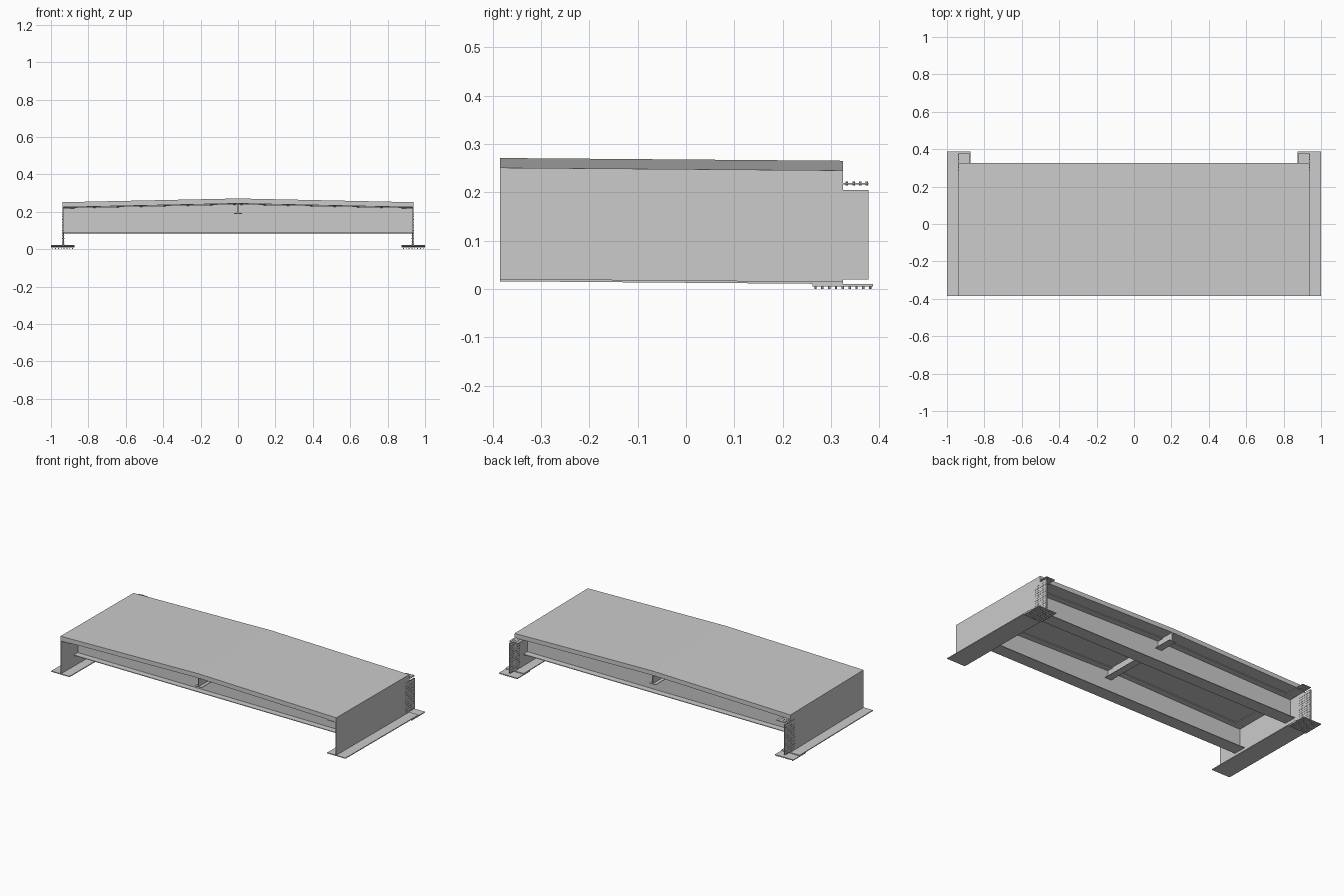
import bpy, bmesh
from mathutils import Matrix, Vector

if "Cube" in bpy.data.objects:
    bpy.data.objects.remove(bpy.data.objects["Cube"])

Y0, Y1 = -0.385, 0.325          # deck front and back edges
SLOPE = 0.008                   # the deck falls gently towards the back


def finish(name, bm):
    bmesh.ops.recalc_face_normals(bm, faces=bm.faces)
    mesh = bpy.data.meshes.new(name)
    bm.to_mesh(mesh)
    bm.free()
    obj = bpy.data.objects.new(name, mesh)
    bpy.context.collection.objects.link(obj)
    return obj


def prism(name, profile, ya, yb, slope=SLOPE):
    """Extrude an x-z profile along y, following the longitudinal fall."""
    bm = bmesh.new()
    rings = [[bm.verts.new((x, y, z - slope * (y - Y0))) for x, z in profile]
             for y in (ya, yb)]
    bm.faces.new(rings[0])
    bm.faces.new(rings[1][::-1])
    n = len(profile)
    for i in range(n):
        j = (i + 1) % n
        bm.faces.new((rings[0][i], rings[0][j], rings[1][j], rings[1][i]))
    return finish(name, bm)


def bar(name, xa, xb, ya, yb, za, zb, slope=SLOPE):
    return prism(name, [(xa, za), (xb, za), (xb, zb), (xa, zb)], ya, yb, slope)


def crowned(name, w, ya, yb, bottom, top, rise=0.02):
    """Strip whose top and underside both peak at the centre line."""
    return prism(name, [(-w, bottom), (0, bottom + rise), (w, bottom),
                        (w, top), (0, top + rise), (-w, top)], ya, yb)


def bolts(name, points, axis, height, r=0.003):
    bm = bmesh.new()
    rot = Vector((0, 0, 1)).rotation_difference(Vector(axis)).to_matrix().to_4x4()
    for p in points:
        bmesh.ops.create_cone(bm, cap_ends=True, segments=6, radius1=r, radius2=r,
                              depth=height, matrix=Matrix.Translation(p) @ rot)
    return finish(name, bm)


def spread(a, b, n):
    return [a + (b - a) * i / (n - 1) for i in range(n)]


# Crowned deck slab
crowned("deck_slab", 0.937, Y0, Y1, 0.224, 0.251)

# Main edge girders with bolted splice plates at the back end
for side, s in (("left", -1), ("right", 1)):
    def part(name, xa, xb, *rest):
        return bar(f"{side}_{name}", *sorted((s * xa, s * xb)), *rest)

    part("girder_web", 0.933, 0.937, Y0, Y1, 0.018, 0.224)
    part("girder_bottom_flange", 0.875, 1.0, Y0, Y1, 0.016, 0.021)
    part("girder_top_flange", 0.875, 0.937, Y0, Y1, 0.220, 0.224)

    part("web_splice_outer", 0.937, 0.939, 0.285, 0.378, 0.020, 0.205, 0)
    part("web_splice_inner", 0.931, 0.933, 0.285, 0.378, 0.020, 0.205, 0)
    part("bottom_splice", 0.875, 1.0, 0.262, 0.387, 0.005, 0.010, 0)
    part("top_splice", 0.877, 0.937, 0.285, 0.378, 0.2165, 0.2195, 0)

    bolts(f"{side}_web_bolts",
          [(s * 0.935, y, z) for y in spread(0.288, 0.372, 7)
           for z in spread(0.028, 0.187, 12)], (1, 0, 0), 0.013, 0.0022)
    bolts(f"{side}_bottom_bolts",
          [(s * x, y, 0.003) for x in spread(0.885, 0.99, 8)
           for y in spread(0.268, 0.381, 9)], (0, 0, 1), 0.006, 0.0025)
    bolts(f"{side}_top_bolts",
          [(s * x, y, 0.218) for x in spread(0.895, 0.927, 3)
           for y in spread(0.333, 0.374, 4)], (0, 0, 1), 0.008, 0.0025)

# Two transverse floor beams
BEAMS = (("front", -0.22), ("back", 0.205))
for label, y in BEAMS:
    drop = SLOPE * (y - Y0)
    base = 0.085 + drop
    prism(f"{label}_beam_web", [(-0.933, base), (0.933, base), (0.933, 0.222),
                                (0, 0.242), (-0.933, 0.222)], y - 0.002, y + 0.002)
    bar(f"{label}_beam_bottom_flange", -0.933, 0.933, y - 0.04, y + 0.04,
        base, base + 0.004)
    crowned(f"{label}_beam_top_flange", 0.933, y - 0.04, y + 0.04, 0.219, 0.2235)

# Central stringer, framed between and beyond the beams
stops = [Y0] + [y for _, y in BEAMS] + [Y1]
for label, ya, yb in zip(("front", "middle", "back"), stops, stops[1:]):
    bar(f"{label}_stringer_web", -0.002, 0.002, ya, yb, 0.190, 0.244)
    bar(f"{label}_stringer_flange", -0.022, 0.022, ya, yb, 0.189, 0.192)
